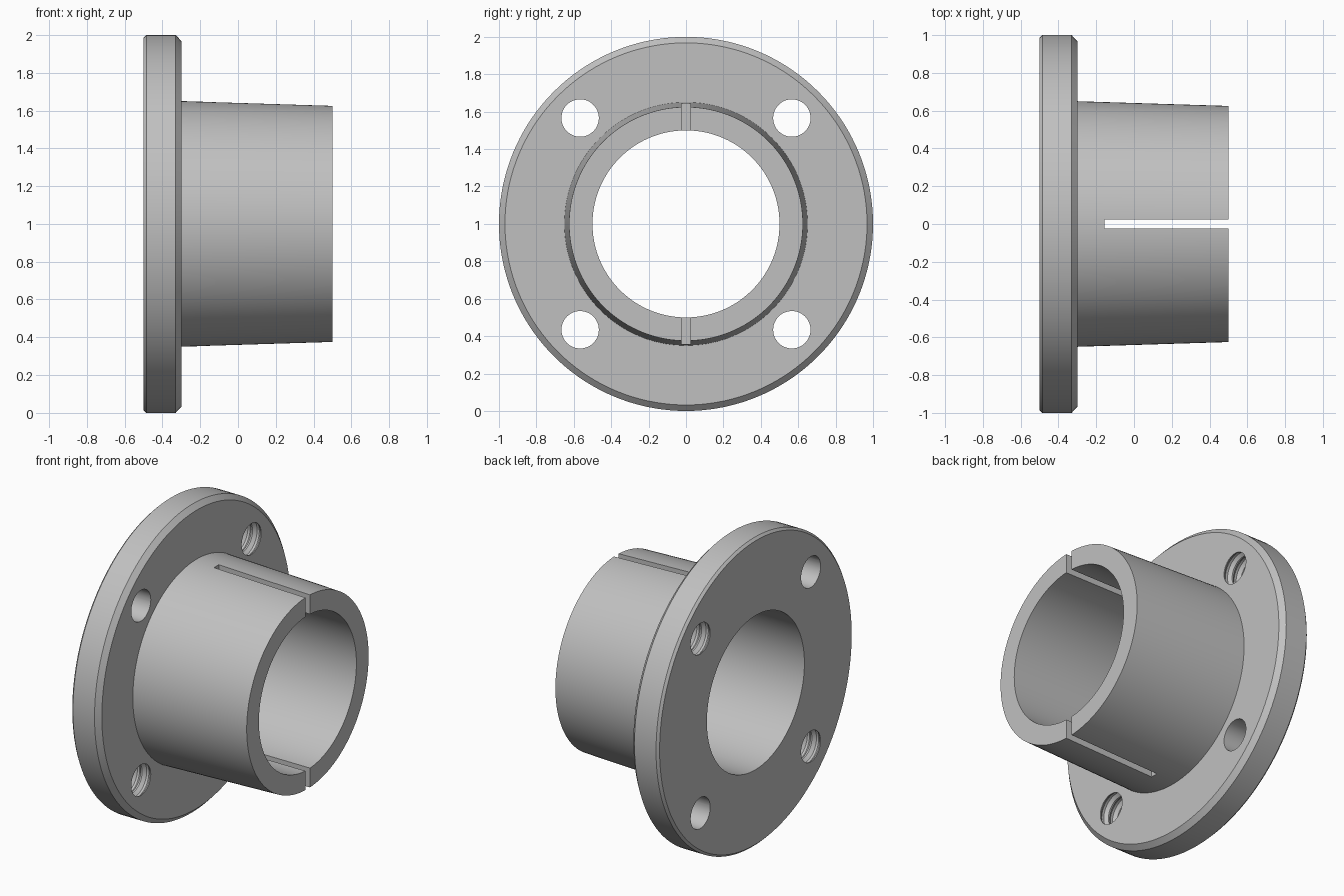
import bpy, bmesh
from math import cos, sin, pi

default = bpy.data.objects.get("Cube")
if default:
    bpy.data.objects.remove(default)

steel = bpy.data.materials.new("plain grey steel")
GREY = (0.53, 0.53, 0.53, 1)
steel.diffuse_color = GREY
steel.use_nodes = True
steel.node_tree.nodes["Principled BSDF"].inputs["Base Color"].default_value = GREY

AXIS_Z = 1.0


def lathe(name, profile, segments, y=0.0, z=AXIS_Z, closed=False):
    """Revolve (x, radius) points about a line parallel to x."""
    bm = bmesh.new()
    angles = [2 * pi * i / segments for i in range(segments)]
    rings = [[bm.verts.new((x, y + r * cos(a), z + r * sin(a))) for a in angles]
             for x, r in profile]
    pairs = list(zip(rings, rings[1:]))
    if closed:
        pairs.append((rings[-1], rings[0]))
    else:
        bm.faces.new(rings[0])
        bm.faces.new(rings[-1])
    for a, b in pairs:
        for i in range(segments):
            j = (i + 1) % segments
            bm.faces.new((a[i], a[j], b[j], b[i]))
    bmesh.ops.recalc_face_normals(bm, faces=bm.faces)
    mesh = bpy.data.meshes.new(name)
    bm.to_mesh(mesh)
    bm.free()
    mesh.materials.append(steel)
    obj = bpy.data.objects.new(name, mesh)
    bpy.context.collection.objects.link(obj)
    return obj


def cut(target, cutter):
    mod = target.modifiers.new(cutter.name, 'BOOLEAN')
    mod.operation = 'DIFFERENCE'
    mod.solver = 'EXACT'
    mod.object = cutter
    bpy.context.view_layer.objects.active = target
    bpy.ops.object.modifier_apply(modifier=mod.name)
    bpy.data.objects.remove(cutter)


# Chamfered flange, tapered sleeve and straight bore in one turned profile
bushing = lathe("flanged_bushing", [
    (-0.5, 0.5), (-0.5, 0.985), (-0.485, 1.0), (-0.33, 1.0), (-0.3, 0.968),
    (-0.3, 0.65), (0.5, 0.625), (0.5, 0.5)], 144, closed=True)

# Bolt holes: two plain, two with thread grooves on the other diagonal
HOLE_R, OFFSET, PITCH = 0.1, 0.566, 0.066
plain = [(-0.6, HOLE_R), (-0.2, HOLE_R)]
threaded = [(-0.6, HOLE_R)]
for k in range(3):
    x = -0.4 + (k - 1) * PITCH
    threaded += [(x - 0.028, HOLE_R), (x - 0.008, HOLE_R + 0.018),
                 (x + 0.008, HOLE_R + 0.018), (x + 0.028, HOLE_R)]
threaded.append((-0.2, HOLE_R))
for sy in (-1, 1):
    for sz in (-1, 1):
        cut(bushing, lathe("hole_cutter", threaded if sy == sz else plain, 48,
                           sy * OFFSET, AXIS_Z + sz * OFFSET))

# Slot through the top and bottom of the sleeve
SLOT_START, SLOT_END = -0.155, 0.6
bpy.ops.mesh.primitive_cube_add(size=1, location=((SLOT_START + SLOT_END) / 2, 0, AXIS_Z))
slot = bpy.context.object
slot.name = "slot_cutter"
slot.scale = (SLOT_END - SLOT_START, 0.048, 1.6)
slot.data.materials.append(steel)
bpy.context.view_layer.update()
cut(bushing, slot)

# Smooth round walls, crisp edges
bpy.ops.object.select_all(action='DESELECT')
bushing.select_set(True)
bpy.context.view_layer.objects.active = bushing
bpy.ops.object.shade_smooth_by_angle(angle=pi / 9)
